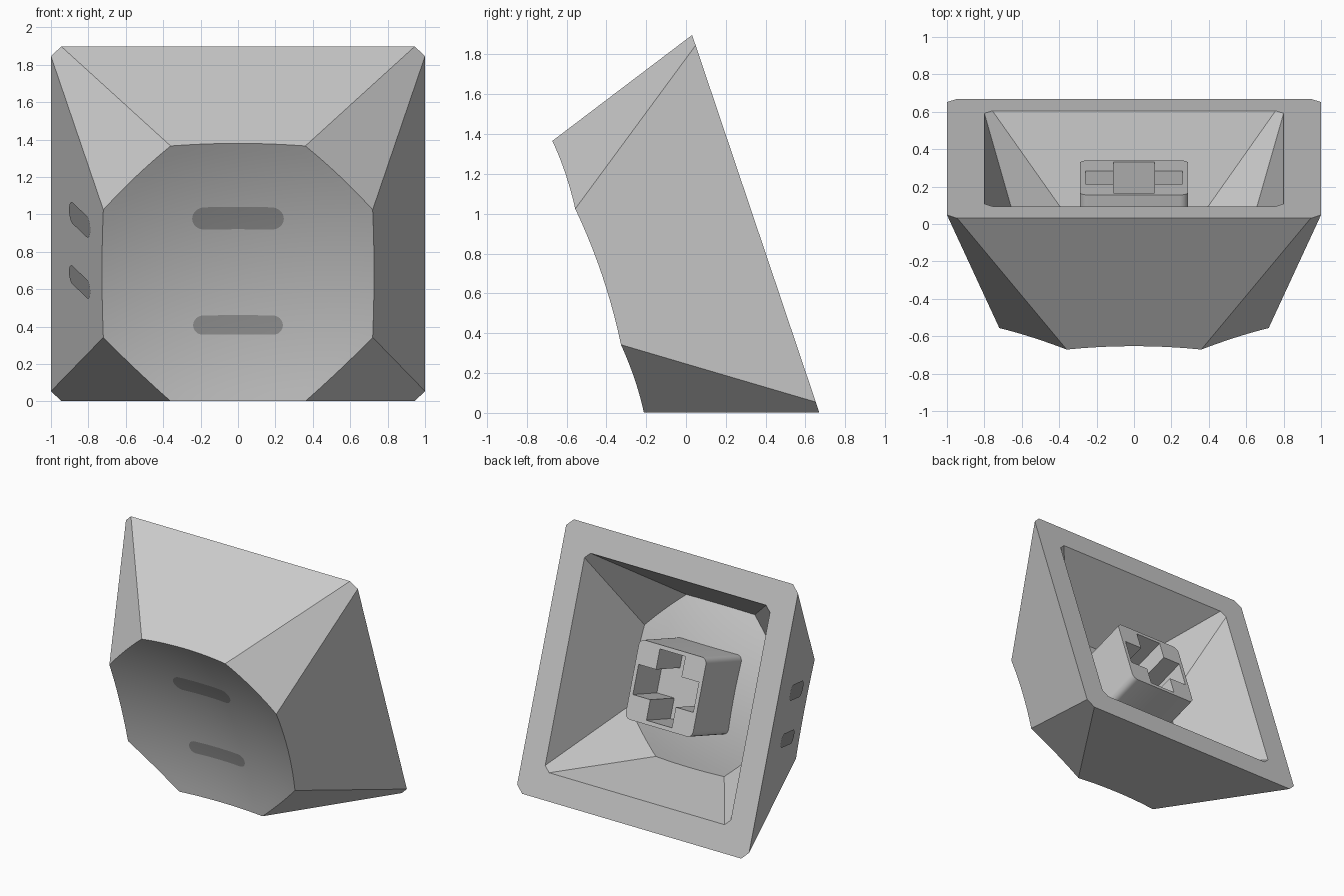
import bpy, bmesh, math
from mathutils import Vector

if "Cube" in bpy.data.objects:
    bpy.data.objects.remove(bpy.data.objects["Cube"])

# Tilted frame: x across, u up the open base, w from the base towards the front
TILT = math.atan2(0.64, 1.9)
C = Vector((0, 0.35, 0.95))
U = Vector((0, -math.sin(TILT), math.cos(TILT)))
W = Vector((0, -math.cos(TILT), -math.sin(TILT)))


def world(x, u, w):
    return C + Vector((x, 0, 0)) + U * u + W * w


def material(name, v):
    m = bpy.data.materials.new(name)
    m.diffuse_color = (v, v, v, 1)
    m.use_nodes = True
    m.node_tree.nodes["Principled BSDF"].inputs["Base Color"].default_value = m.diffuse_color
    return m


BODY = material("light grey", 0.6)
MARK = material("mid grey", 0.33)


def finish(name, bm, mat, recalc=True):
    if recalc:
        bmesh.ops.recalc_face_normals(bm, faces=bm.faces)
    me = bpy.data.meshes.new(name)
    bm.to_mesh(me)
    bm.free()
    me.materials.append(mat)
    ob = bpy.data.objects.new(name, me)
    bpy.context.collection.objects.link(ob)
    return ob


def smooth(ob):
    bpy.ops.object.select_all(action='DESELECT')
    ob.select_set(True)
    bpy.context.view_layer.objects.active = ob
    bpy.ops.object.shade_smooth_by_angle(angle=math.radians(30))


def octagon(m, h):
    return [Vector(p) for p in ((m, -h), (m, h), (h, m), (-h, m),
                                (-m, h), (-m, -h), (-h, -m), (h, -m))]


DISH = 0.18      # curvature of the scooped face
SEG, RINGS = 10, 14


def dish(p, m, depth):
    r2 = m * m * 1.25
    return depth - DISH * (r2 - p.length_squared)


def shell(bm, base, top, depth):
    """Eight sloped walls ending in a scooped octagonal face; returns the base ring."""
    b, t = octagon(*base), octagon(*top)
    base_v = [bm.verts.new(world(p.x, p.y, 0)) for p in b]
    rim = []
    for i in range(8):
        j = (i + 1) % 8
        n = ((t[i] + t[j]) / 2).normalized()
        slope = (b[i] - t[i] + b[j] - t[j]).dot(n) / 2 / depth
        for k in range(SEG):
            flat = t[i].lerp(t[j], k / SEG)
            p = flat.copy()
            for _ in range(4):
                p = flat + n * slope * (depth - dish(p, top[0], depth))
            rim.append(p)
    rings = []
    for r in range(RINGS):
        f = 1 - r / RINGS
        ring = []
        for p in rim:
            q = p * f
            ring.append(bm.verts.new(world(q.x, q.y, dish(q, top[0], depth))))
        rings.append(ring)
    n = len(rim)
    for i in range(8):
        arc = [rings[0][(i * SEG + k) % n] for k in range(SEG + 1)]
        bm.faces.new([base_v[i], base_v[(i + 1) % 8]] + arc[::-1])
    for a, c in zip(rings, rings[1:]):
        for k in range(n):
            l = (k + 1) % n
            bm.faces.new((a[k], a[l], c[l], c[k]))
    mid = bm.verts.new(world(0, 0, dish(Vector((0, 0)), top[0], depth)))
    for k in range(n):
        bm.faces.new((rings[-1][k], rings[-1][(k + 1) % n], mid))
    return base_v


# Hollow cap: outer shell, inner shell and the flat rim between them
bm = bmesh.new()
outer = shell(bm, (1, 0.945), (0.72, 0.36), 0.835)
inner = shell(bm, (0.8, 0.757), (0.59, 0.295), 0.62)
for i in range(8):
    j = (i + 1) % 8
    bm.faces.new((outer[i], outer[j], inner[j], inner[i]))
smooth(finish("cap_shell", bm, BODY))


def prism(name, pts, w0, w1):
    bm = bmesh.new()
    lo = [bm.verts.new(world(x, u, w0)) for x, u in pts]
    hi = [bm.verts.new(world(x, u, w1)) for x, u in pts]
    bm.faces.new(lo)
    bm.faces.new(hi)
    for i in range(len(pts)):
        j = (i + 1) % len(pts)
        bm.faces.new((lo[i], lo[j], hi[j], hi[i]))
    return finish(name, bm, BODY)


# Stem: rounded square post with a cross-shaped socket
S, R = 0.29, 0.045
post = []
for q in range(4):
    a0 = q * math.pi / 2
    cx = (S - R) * (1 if q in (0, 3) else -1)
    cu = (S - R) * (1 if q in (0, 1) else -1)
    for k in range(6):
        a = a0 + k / 5 * math.pi / 2
        post.append((cx + R * math.cos(a), cu + R * math.sin(a)))
stem = prism("stem", post, 0.108, 0.62)
L, H = 0.26, 0.11
cross = [(L, -H), (L, H), (H, H), (H, L), (-H, L), (-H, H),
         (-L, H), (-L, -H), (-H, -H), (-H, -L), (H, -L), (H, -H)]
cutter = prism("socket_cutter", cross, 0.0, 0.42)
cutter.hide_render = True
mod = stem.modifiers.new("socket", 'BOOLEAN')
mod.operation = 'DIFFERENCE'
mod.solver = 'EXACT'
mod.object = cutter
bpy.context.view_layer.objects.active = stem
bpy.ops.object.modifier_apply(modifier="socket")
bpy.data.objects.remove(cutter)
smooth(stem)


def bar(name, cs, ct, half, rad, place):
    """Thin round-ended inlay bar laid on a surface by place(s, t)."""
    bm = bmesh.new()
    cols, rows = 32, 4
    grid = []
    for i in range(cols + 1):
        s = -half * math.cos(math.pi * i / cols)
        over = max(0, abs(s) - (half - rad))
        h = max(math.sqrt(max(0, rad * rad - over * over)), 0.002)
        grid.append([bm.verts.new(place(cs + s, ct + h * (2 * k / rows - 1)))
                     for k in range(rows + 1)])
    for a, b in zip(grid, grid[1:]):
        for k in range(rows):
            bm.faces.new((a[k], b[k], b[k + 1], a[k + 1]))
    smooth(finish(name, bm, MARK, recalc=False))


def on_dish(s, t):
    return world(s, t, dish(Vector((s, t)), 0.72, 0.835) + 0.004)


def on_left(s, t):
    return world(-1.004 + 0.28 / 0.835 * s, t, s)


# Plain inlay bars on the scooped face and the left wall
bar("face_inlay_upper", 0, 0.28, 0.245, 0.065, on_dish)
bar("face_inlay_lower", 0, -0.32, 0.24, 0.052, on_dish)
bar("side_inlay_upper", 0.47, 0.18, 0.17, 0.06, on_left)
bar("side_inlay_lower", 0.47, -0.17, 0.17, 0.052, on_left)
